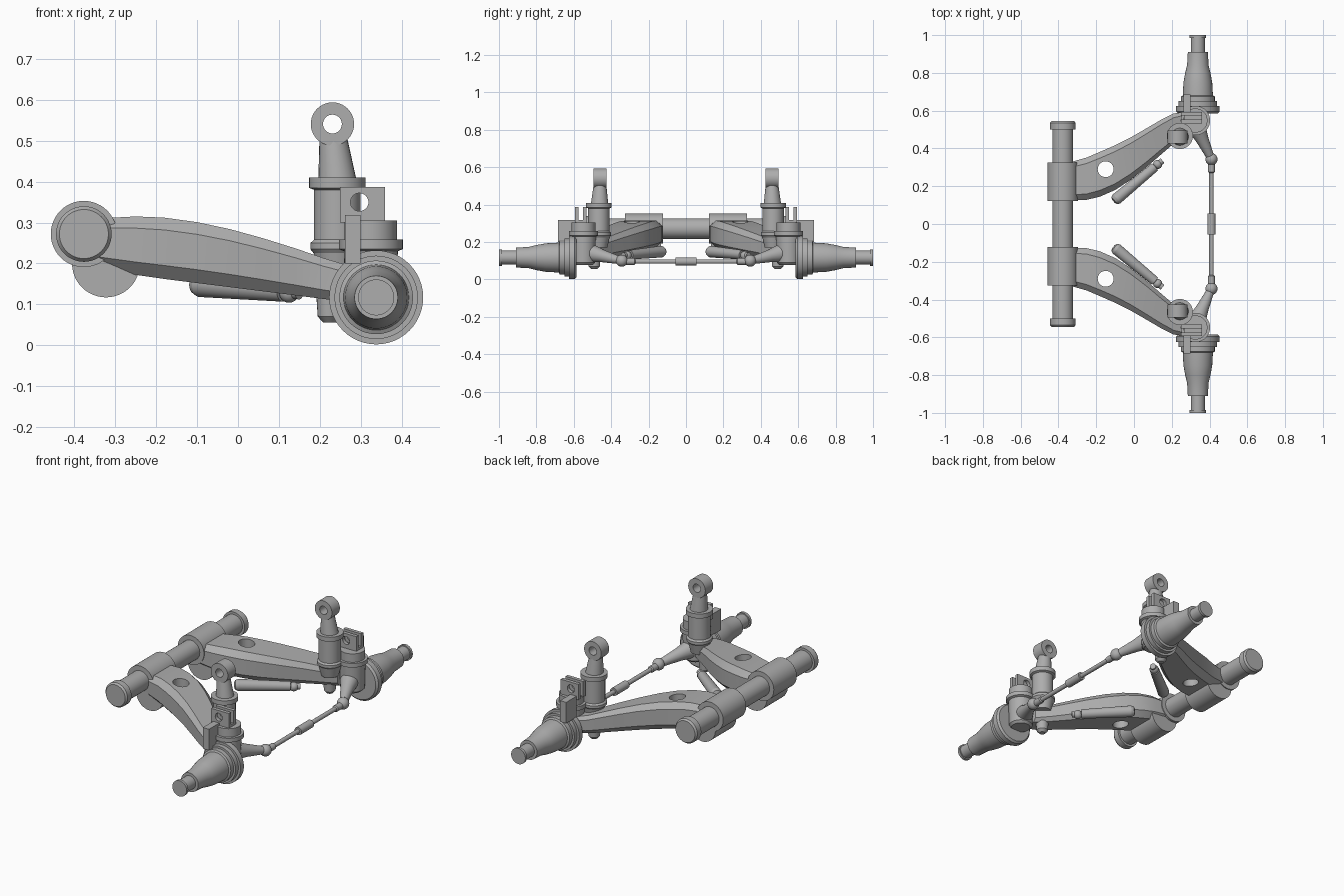
import bpy, bmesh, math
from mathutils import Vector

if "Cube" in bpy.data.objects:
    bpy.data.objects.remove(bpy.data.objects["Cube"])

steel = bpy.data.materials.new("steel grey")
steel.diffuse_color = (0.42, 0.42, 0.42, 1)
steel.use_nodes = True
steel.node_tree.nodes["Principled BSDF"].inputs["Base Color"].default_value = steel.diffuse_color
parts = []


def finish(name, bm, mirrored=True):
    bmesh.ops.recalc_face_normals(bm, faces=bm.faces)
    me = bpy.data.meshes.new(name)
    bm.to_mesh(me)
    bm.free()
    me.materials.append(steel)
    ob = bpy.data.objects.new(name, me)
    bpy.context.collection.objects.link(ob)
    if mirrored:
        m = ob.modifiers.new("mirror", 'MIRROR')
        m.use_axis = (False, True, False)
        m.use_mirror_merge = False
    parts.append(ob)
    return ob


def loft(bm, rings):
    vs = [[bm.verts.new(p) for p in r] for r in rings]
    n = len(vs[0])
    for a, b in zip(vs, vs[1:]):
        for i in range(n):
            bm.faces.new((a[i], a[(i + 1) % n], b[(i + 1) % n], b[i]))
    bm.faces.new(vs[0])
    bm.faces.new(vs[-1][::-1])


def lathe(name, origin, axis, profile, n=40, mirrored=True):
    """Solid of revolution: profile is (distance along axis, radius)."""
    o, d = Vector(origin), Vector(axis).normalized()
    u = d.orthogonal().normalized()
    v = d.cross(u)
    bm = bmesh.new()
    loft(bm, [[o + d * t + r * (u * math.cos(2 * math.pi * i / n) + v * math.sin(2 * math.pi * i / n))
               for i in range(n)] for t, r in profile])
    return finish(name, bm, mirrored)


def rod(name, a, b, profile, mirrored=True):
    """Lathe between two points; profile distances are fractions of the length."""
    d = Vector(b) - Vector(a)
    return lathe(name, a, d, [(t * d.length, r) for t, r in profile], 24, mirrored)


def box(name, x0, x1, y0, y1, z0, z1):
    bm = bmesh.new()
    loft(bm, [[(x0, y0, z), (x1, y0, z), (x1, y1, z), (x0, y1, z)] for z in (z0, z1)])
    return finish(name, bm)


def ball(name, c, r):
    prof = [(-r * math.cos(a), r * math.sin(a)) for a in [math.pi * (k + 0.15) / 12.3 for k in range(13)]]
    return lathe(name, c, (0, 0, 1), prof, 24)


def drill(target, origin, axis, r, length):
    """Cut a round hole through a part before it is mirrored."""
    c = lathe("hole_cutter", origin, axis, [(-length, r), (length, r)], 32, False)
    parts.remove(c)
    c.hide_render = True
    c.hide_viewport = True
    m = target.modifiers.new("hole", 'BOOLEAN')
    m.operation, m.object, m.solver = 'DIFFERENCE', c, 'EXACT'
    target.modifiers.move(len(target.modifiers) - 1, 0)


Y, Z = (0, 1, 0), (0, 0, 1)

# pivot tube with end collars
half = [(0.50, 0.055), (0.50, 0.068), (0.535, 0.068), (0.545, 0.06)]
lathe("pivot_tube", (-0.377, 0, 0.272), Y,
      [(-t, r) for t, r in reversed(half)] + half, 48, False)
lathe("pivot_sleeve", (-0.377, 0, 0.272), Y, [(0.122, 0.081), (0.325, 0.081)], 48)
lathe("lower_bushing", (-0.323, 0, 0.2), Y, [(0.135, 0.083), (0.32, 0.083)], 48)

# control arm: chamfered section swept along the curve (x, y inner, y outer, z bottom, z top)
stations = [(-0.345, 0.125, 0.325, 0.19, 0.310), (-0.25, 0.128, 0.352, 0.172, 0.315),
            (-0.18, 0.145, 0.382, 0.162, 0.312), (-0.10, 0.180, 0.417, 0.152, 0.301),
            (-0.02, 0.232, 0.457, 0.142, 0.284), (0.06, 0.295, 0.503, 0.132, 0.262),
            (0.14, 0.365, 0.550, 0.122, 0.237), (0.21, 0.425, 0.585, 0.113, 0.213),
            (0.28, 0.480, 0.595, 0.106, 0.192)]
rings = []
for x, yi, yo, zb, zt in stations:
    h, w = zt - zb, (yo - yi) * 0.14
    rings.append([(x, yi + w, zb), (x, yo - w, zb), (x, yo, zb + h * 0.22), (x, yo, zt - h * 0.2),
                  (x, yo - w, zt), (x, yi + w, zt), (x, yi, zt - h * 0.2), (x, yi, zb + h * 0.22)])
bm = bmesh.new()
loft(bm, rings)
arm = finish("control_arm", bm)
drill(arm, (-0.15, 0.29, 0.24), Z, 0.042, 0.3)

# damper rod under the arm
rod("under_arm_rod", (-0.108, 0.12, 0.150), (0.15, 0.335, 0.128),
    [(0, 0.012), (0.015, 0.024), (0.06, 0.031), (0.85, 0.025), (0.85, 0.016), (1, 0.016)])
ball("under_arm_rod_pin", (0.125, 0.315, 0.128), 0.024)

# wheel spindle and hub flange
lathe("wheel_spindle", (0.338, 0, 0.117), Y,
      [(0.585, 0.105), (0.595, 0.115), (0.625, 0.115), (0.625, 0.102), (0.65, 0.102),
       (0.65, 0.09), (0.675, 0.09), (0.68, 0.08), (0.75, 0.076), (0.80, 0.067), (0.84, 0.057),
       (0.91, 0.053), (0.91, 0.037), (0.985, 0.037), (0.985, 0.044), (1.0, 0.044)], 48)

# knuckle post
lathe("knuckle_post", (0.325, 0.548, 0), Z,
      [(0.078, 0.05), (0.09, 0.062), (0.23, 0.066), (0.235, 0.078), (0.258, 0.078),
       (0.258, 0.064), (0.305, 0.064)])
lathe("lower_ball_joint", (0.225, 0.49, 0), Z, [(0.055, 0.016), (0.07, 0.03), (0.13, 0.034)], 24)

# strut with top eye
lathe("strut_body", (0.243, 0.466, 0), Z,
      [(0.17, 0.045), (0.225, 0.058), (0.235, 0.066), (0.25, 0.066), (0.258, 0.057),
       (0.38, 0.057), (0.385, 0.069), (0.41, 0.069), (0.41, 0.05)])
rod("strut_shaft", (0.243, 0.462, 0.40), (0.233, 0.460, 0.505), [(0, 0.047), (1, 0.034)])
eye = lathe("strut_eye", (0.231, 0, 0.541), Y, [(0.425, 0.053), (0.495, 0.053)])
drill(eye, (0.231, 0.46, 0.541), Y, 0.023, 0.2)

# brake clevis: two drilled plates on a base
for i, y in enumerate((0.532, 0.574)):
    p = box("clevis_plate_%d" % i, 0.25, 0.36, y, y + 0.02, 0.30, 0.387)
    drill(p, (0.297, y, 0.350), Y, 0.022, 0.1)
box("clevis_base", 0.265, 0.36, 0.532, 0.594, 0.295, 0.318)
box("brake_tab", 0.262, 0.30, 0.592, 0.685, 0.20, 0.318)

# steering arm and tie rod
rod("steering_arm", (0.335, 0.505, 0.14), (0.41, 0.343, 0.10), [(0, 0.048), (0.35, 0.034), (1, 0.019)])
ball("tie_rod_ball", (0.41, 0.343, 0.10), 0.032)
half = [(0.055, 0.022), (0.055, 0.012), (0.27, 0.012), (0.275, 0.018), (0.335, 0.018)]
lathe("tie_rod", (0.41, 0, 0.096), Y, [(-t, r) for t, r in reversed(half)] + half, 24, False)

# apply modifiers and smooth the round surfaces
for ob in parts:
    bpy.ops.object.select_all(action='DESELECT')
    ob.select_set(True)
    bpy.context.view_layer.objects.active = ob
    bpy.ops.object.convert(target='MESH')
    bpy.ops.object.shade_smooth_by_angle(angle=math.radians(25))
